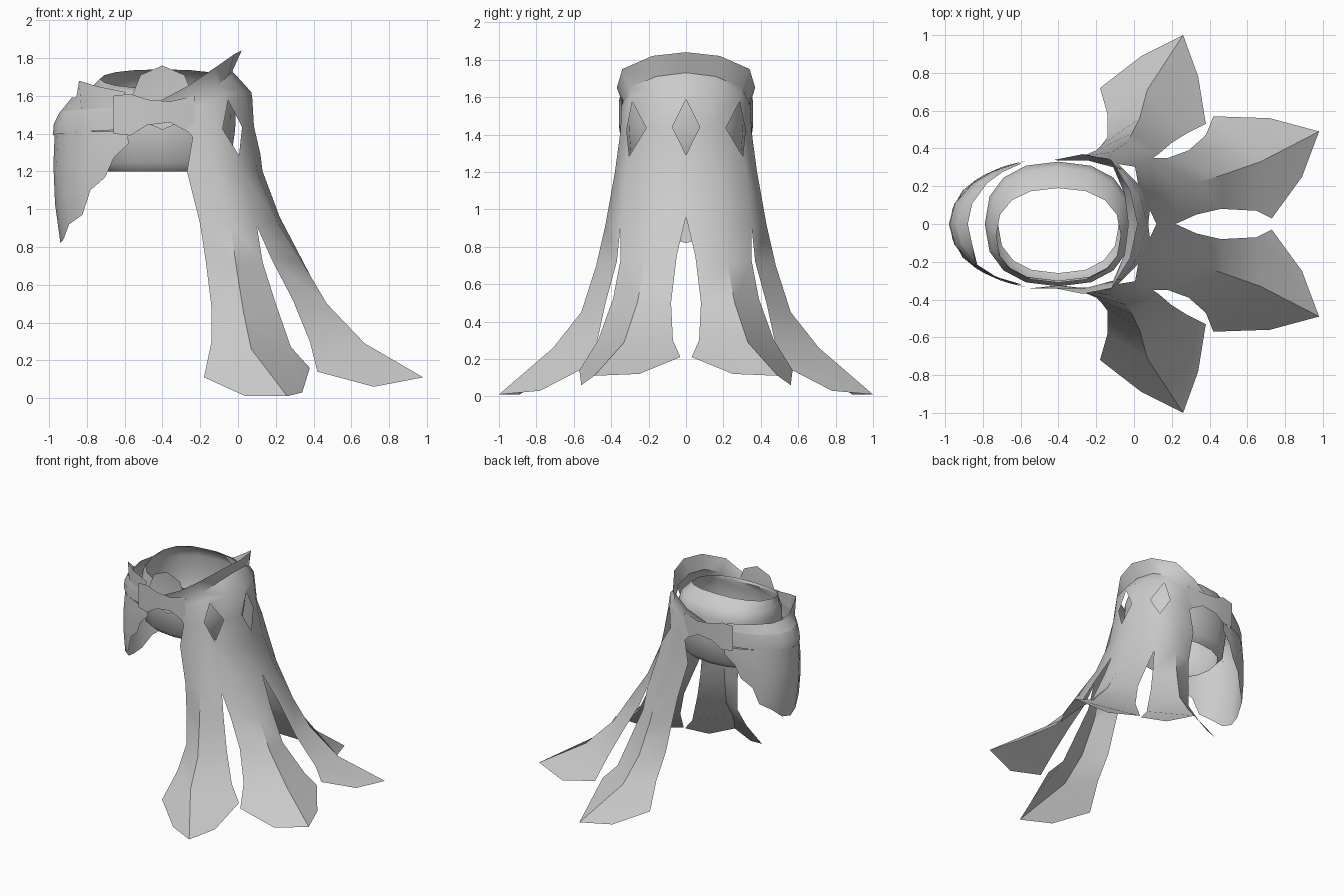
import bpy, bmesh
from math import sin, cos, radians, copysign, pi
from mathutils import Vector

if "Cube" in bpy.data.objects:
    bpy.data.objects.remove(bpy.data.objects["Cube"])

cloth = bpy.data.materials.new("pale grey cloth")
cloth.use_nodes = True
grey = (0.6, 0.6, 0.6, 1)
cloth.diffuse_color = grey
cloth.node_tree.nodes["Principled BSDF"].inputs["Base Color"].default_value = grey


def finish(name, bm):
    """Turn a bmesh into a smooth shaded object with the cloth material."""
    bmesh.ops.remove_doubles(bm, verts=bm.verts[:], dist=0.0005)
    bmesh.ops.recalc_face_normals(bm, faces=bm.faces[:])
    mesh = bpy.data.meshes.new(name)
    bm.to_mesh(mesh)
    bm.free()
    mesh.materials.append(cloth)
    obj = bpy.data.objects.new(name, mesh)
    bpy.context.collection.objects.link(obj)
    bpy.ops.object.select_all(action='DESELECT')
    obj.select_set(True)
    bpy.context.view_layer.objects.active = obj
    bpy.ops.object.shade_smooth_by_angle(angle=radians(45))
    return obj


def grid(bm, rows, closed=False):
    """Join rows of points with quads and return the vertex rows."""
    vrows = [[bm.verts.new(p) for p in row] for row in rows]
    for a, b in zip(vrows, vrows[1:]):
        n = len(a)
        for i in range(n if closed else n - 1):
            j = (i + 1) % n
            bm.faces.new((a[i], a[j], b[j], b[i]))
    return vrows


def sheet(name, rows, closed=False):
    bm = bmesh.new()
    grid(bm, rows, closed)
    return finish(name, bm)


def flip(p):
    return (p[0], -p[1], p[2])


# Cape: half rows run from the front edge to the centre of the back
CAPE = [
    [(-.42, -.34, 1.57), (-.27, -.37, 1.65), (-.12, -.34, 1.75), (-.02, -.18, 1.82), (.02, 0, 1.84)],
    [(-.4, -.335, 1.54), (-.24, -.335, 1.58), (-.11, -.3, 1.65), (-.05, -.16, 1.71), (-.03, 0, 1.73)],
    [(-.33, -.34, 1.5), (-.2, -.345, 1.55), (-.06, -.29, 1.61), (.03, -.16, 1.62), (.07, 0, 1.62)],
    [(-.24, -.355, 1.38), (-.13, -.35, 1.42), (-.02, -.275, 1.43), (.07, -.14, 1.44), (.1, 0, 1.44)],
    [(-.27, -.36, 1.2), (-.12, -.38, 1.2), (.02, -.32, 1.2), (.1, -.17, 1.2), (.13, 0, 1.2)],
    [(-.2, -.39, .92), (-.04, -.43, .92), (.1, -.35, .91), (.21, -.19, .93), (.22, 0, .96)],
]
# Tails: three columns continuing from the cape, then a pointed hem
SIDE_TAIL = [
    [(-.17, -.42, .72), (-.01, -.48, .7), (.13, -.37, .72)],
    [(-.14, -.46, .48), (.03, -.56, .45), (.2, -.43, .5)],
    [(-.14, -.58, .3), (.07, -.71, .26), (.28, -.48, .27)],
]
SIDE_HEM = [(-.18, -.72, .11), (.04, -.89, .01), (.26, -1, .01), (.34, -.78, .03), (.38, -.53, .16)]
BACK_TAIL = [
    [(.18, -.35, .73), (.34, -.22, .72), (.33, -.05, .75)],
    [(.29, -.39, .52), (.47, -.26, .5), (.46, -.08, .5)],
    [(.38, -.47, .3), (.67, -.33, .29), (.65, -.07, .3)],
]
BACK_HEM = [(.42, -.57, .14), (.72, -.56, .06), (.98, -.49, .11), (.89, -.25, .12), (.73, -.03, .21)]


def tail(bm, top, rows, hem):
    a, b, c = grid(bm, [top] + rows)[-1]
    t = [bm.verts.new(p) for p in hem]
    bm.faces.new((a, b, t[2], t[1], t[0]))
    bm.faces.new((b, c, t[4], t[3], t[2]))


def diamond_hole(bm, v):
    """Replace a grid crossing with a tall diamond opening."""
    centre = v.co.copy()
    out = bmesh.ops.bevel(bm, geom=[v], offset=0.075, segments=1, affect='VERTICES')
    for w in out["verts"]:
        d = w.co - centre
        if abs(d.z) > 0.6 * d.length:
            w.co = centre + d * 2.0
    hole = [f for f in out["faces"] if len(f.verts) == 4
            and all((w.co - centre).length < 0.2 for w in f.verts)]
    bmesh.ops.delete(bm, geom=hole, context='FACES_ONLY')


bm = bmesh.new()
vrows = grid(bm, [r + [flip(p) for p in r[-2::-1]] for r in CAPE])
for start, rows, hem in ((0, SIDE_TAIL, SIDE_HEM), (2, BACK_TAIL, BACK_HEM)):
    top = CAPE[-1][start:start + 3]
    tail(bm, top, rows, hem)
    tail(bm, [flip(p) for p in top], [[flip(p) for p in r] for r in rows], [flip(p) for p in hem])
for v in [vrows[3][i] for i in (2, 4, 6)]:
    diamond_hole(bm, v)
finish("cape", bm)


# Inner wrap: a closed band with a slanted neckline
def soft(v):
    return copysign(abs(v) ** 0.85, v)


def loop(z, rx, ry, yc=0.0, tilt=0.0, n=16):
    angles = [2 * pi * i / n for i in range(n)]
    return [(-.4 + rx * soft(cos(a)), yc + ry * soft(sin(a)), z + tilt * sin(a)) for a in angles]


sheet("inner_wrap", [
    loop(1.2, .32, .26), loop(1.245, .36, .31), loop(1.42, .385, .325),
    loop(1.58, .39, .33, 0, .02), loop(1.65, .37, .3, 0, .03),
    loop(1.69, .33, .25, -.06, .05),
], closed=True)


# Face cloth: angles are measured from the middle of the face
def face(deg, rx, z):
    a = radians(deg)
    return (-.4 - rx * cos(a), .35 * sin(a), z)


HEM = [(0, .82), (14, .84), (30, .92), (42, .97), (48, 1.1), (58, 1.17), (63, 1.27), (72, 1.35)]
hem = [(-d, z) for d, z in HEM[:0:-1]] + HEM
rows = []
for t in (0, .3, .65, 1):
    row = []
    for d, low in hem:
        z = 1.41 + (low - 1.41) * t
        row.append(face(d, .57 + .02 * sin(pi * t) - (.03 * t if abs(d) < 20 else 0), z))
    rows.append(row)
sheet("face_cloth", rows)

# Band over the face cloth and the folded edge above it
spread = (-66, -52, -38, -18, 0, 18, 38, 52, 66)
fold = (1.62, 1.65, 1.68, 1.59, 1.59, 1.59, 1.6, 1.6, 1.6)
sheet("face_band", [[face(d, rx, z + .03 * abs(d) / 66) for d in spread]
                    for rx, z in ((.58, 1.39), (.575, 1.45), (.545, 1.51))])
sheet("folded_edge", [[face(d, .545, 1.51 + .03 * abs(d) / 66) for d in spread],
                      [face(d, .56 if z > 1.64 else .48, z) for d, z in zip(spread, fold)]])

# Side straps joining the face band to the cape
STRAP = [(-.66, 1.4, 1.6), (-.57, 1.39, 1.61), (-.48, 1.445, 1.58),
         (-.36, 1.46, 1.57), (-.23, 1.39, 1.6)]
for side, name in ((-1, "front_strap"), (1, "rear_strap")):
    sheet(name, [[(x, side * (.36 - .4 * (x + .42) ** 2), (lo, (lo + hi) / 2, hi)[k])
                  for x, lo, hi in STRAP] for k in range(3)])

# Eight sided shoulder disc behind the front strap
bm = bmesh.new()
hub = bm.verts.new((-.4, -.325, 1.6))
rim = [bm.verts.new((-.4 + .165 * cos(i * pi / 4), -.342, 1.59 + .17 * sin(i * pi / 4)))
       for i in range(8)]
for i in range(8):
    bm.faces.new((hub, rim[i], rim[(i + 1) % 8]))
finish("shoulder_disc", bm)
